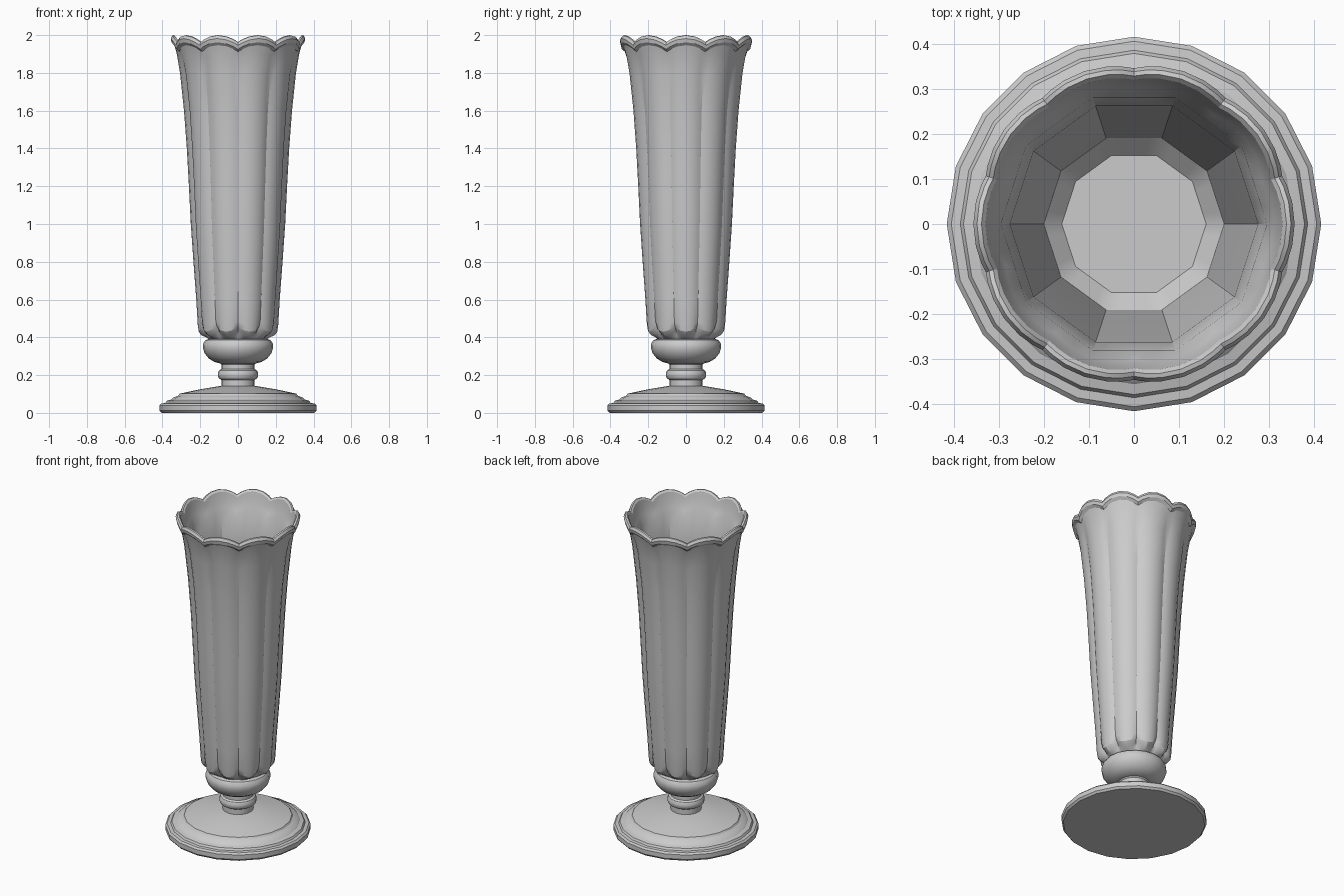
import bpy, bmesh
from math import radians, cos, sin

if "Cube" in bpy.data.objects:
    bpy.data.objects.remove(bpy.data.objects["Cube"])


def finish(name, bm, angle):
    bmesh.ops.recalc_face_normals(bm, faces=bm.faces)
    me = bpy.data.meshes.new(name)
    bm.to_mesh(me)
    bm.free()
    ob = bpy.data.objects.new(name, me)
    bpy.context.collection.objects.link(ob)
    bpy.ops.object.select_all(action='DESELECT')
    ob.select_set(True)
    bpy.context.view_layer.objects.active = ob
    bpy.ops.object.shade_smooth_by_angle(angle=radians(angle))
    return ob


def skin(name, rings, angle=30):
    """Join closed rings of points into a capped skin."""
    bm = bmesh.new()
    loops = [[bm.verts.new(p) for p in ring] for ring in rings]
    n = len(loops[0])
    for a, b in zip(loops, loops[1:]):
        for i in range(n):
            j = (i + 1) % n
            bm.faces.new((a[i], a[j], b[j], b[i]))
    bm.faces.new(loops[0])
    bm.faces.new(loops[-1])
    return finish(name, bm, angle)


def lathe(name, profile, sides=20):
    return skin(name, [[(r * cos(radians(360 / sides * i)), r * sin(radians(360 / sides * i)), z)
                        for i in range(sides)] for r, z in profile])


# Stepped round foot
lathe("foot", [(.405, 0), (.415, .012), (.415, .04), (.405, .05), (.385, .052),
               (.378, .064), (.355, .07), (.345, .08), (.315, .092), (.308, .102),
               (.29, .106), (.2, .125), (.09, .143)])

# Stem with a small ring
lathe("stem", [(.088, .135), (.088, .175), (.1, .182), (.107, .195), (.107, .21),
               (.1, .225), (.088, .232), (.088, .255), (.098, .268), (.098, .28)])

# Rounded collar under the body
lathe("collar", [(.095, .262), (.125, .27), (.155, .288), (.178, .318), (.186, .345),
                 (.184, .368), (.172, .386), (.15, .392), (.15, .41)])

# Ten-panel vase body: panel centres at 0, 36, 72 ... degrees
OFFSETS = [-18, -14, -8, 0, 8, 14]


def panel_ring(r, groove, z_mid, z_groove):
    pts = []
    for k in range(10):
        for a in OFFSETS:
            t = (abs(a) / 18) ** 2
            rr = r * (1 - (1 - groove) * t)
            th = radians(36 * k + a)
            pts.append((rr * cos(th), rr * sin(th), z_mid + (z_groove - z_mid) * t))
    return pts


def decagon_ring(r, z):
    pts = []
    for k in range(10):
        for a in OFFSETS:
            rr = r * cos(radians(18)) / cos(radians(18 - abs(a)))
            th = radians(36 * k + a)
            pts.append((rr * cos(th), rr * sin(th), z))
    return pts


outer = [(.145, 1, .385, .385), (.165, .98, .398, .415), (.195, .9, .412, .445),
         (.208, .92, .43, .46), (.213, .94, .465, .485), (.221, .94, .6, .6),
         (.236, .94, .8, .8), (.25, .94, 1.0, 1.0), (.26, .94, 1.2, 1.2),
         (.271, .94, 1.4, 1.4), (.286, .94, 1.6, 1.6), (.307, .945, 1.8, 1.79),
         (.324, .95, 1.9, 1.87), (.337, .96, 1.947, 1.912)]
lip = [(.352, .965, 1.962, 1.925), (.356, .97, 1.982, 1.946), (.348, .97, 1.998, 1.962),
       (.338, .97, 2.0, 1.964), (.329, .97, 1.99, 1.952), (.324, .97, 1.965, 1.93),
       (.31, .965, 1.9, 1.88)]
inner = [(.295, 1.85), (.275, 1.7), (.2, .5), (.16, .46)]
skin("vase_body", [panel_ring(*p) for p in outer + lip] + [decagon_ring(*p) for p in inner], 28)
